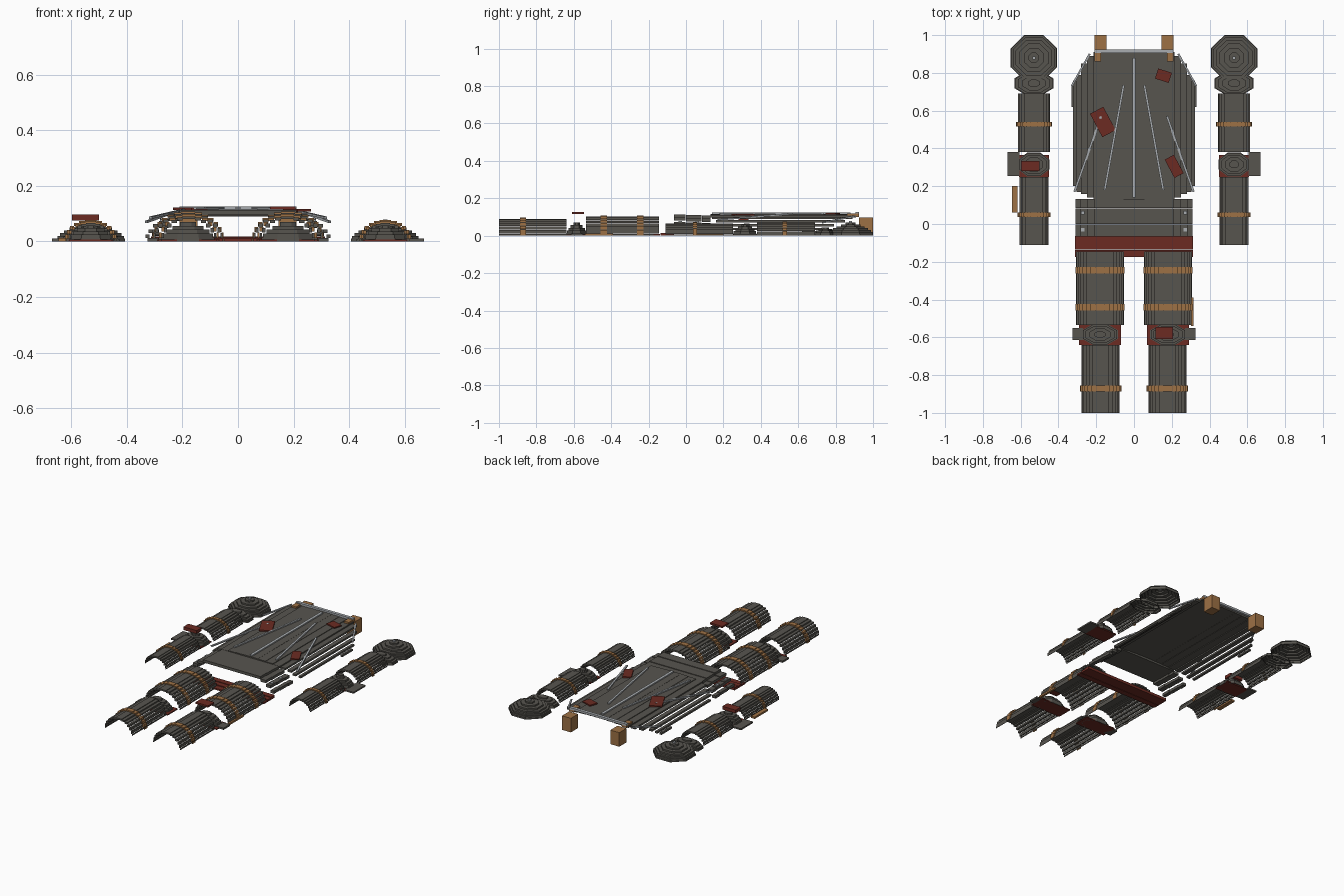
import bpy, bmesh
from math import sin, cos, pi, atan2, radians
from mathutils import Vector, Matrix

cube = bpy.data.objects.get("Cube")
if cube:
    bpy.data.objects.remove(cube, do_unlink=True)


def material(name, rgb):
    m = bpy.data.materials.new(name)
    m.use_nodes = True
    m.diffuse_color = (*rgb, 1)
    shader = next(n for n in m.node_tree.nodes if n.type == 'BSDF_PRINCIPLED')
    shader.inputs["Base Color"].default_value = (*rgb, 1)
    return m


IRON = material("dark iron", (0.095, 0.09, 0.078))
LEATHER = material("tan leather", (0.34, 0.165, 0.06))
CLOTH = material("dark red cloth", (0.15, 0.024, 0.016))
STEEL = material("pale steel", (0.40, 0.42, 0.44))


def finish(name, bm, mat):
    bmesh.ops.recalc_face_normals(bm, faces=bm.faces)
    mesh = bpy.data.meshes.new(name)
    bm.to_mesh(mesh)
    bm.free()
    mesh.materials.append(mat)
    ob = bpy.data.objects.new(name, mesh)
    bpy.context.collection.objects.link(ob)
    return ob


def add_box(bm, x, y, z, turn=0):
    """Box from (min, max) spans, turned about its own upright axis."""
    mid = Vector([(s[0] + s[1]) / 2 for s in (x, y, z)])
    size = [abs(s[1] - s[0]) for s in (x, y, z)]
    mat = Matrix.Translation(mid) @ Matrix.Rotation(turn, 4, 'Z') @ Matrix.Diagonal((*size, 1))
    bmesh.ops.create_cube(bm, size=1, matrix=mat)


def box(name, mat, x, y, z, turn=0):
    bm = bmesh.new()
    add_box(bm, x, y, z, turn)
    return finish(name, bm, mat)


def bar(name, a, b, width=0.012):
    """Thin steel bar between two points."""
    a, b = Vector(a), Vector(b)
    d = b - a
    mat = (Matrix.Translation((a + b) / 2) @ d.to_track_quat('Y', 'Z').to_matrix().to_4x4()
           @ Matrix.Diagonal((width, d.length, 0.008, 1)))
    bm = bmesh.new()
    bmesh.ops.create_cube(bm, size=1, matrix=mat)
    finish(name, bm, STEEL)


def half_tube(name, mat, cx, half, height, y, n=14):
    """Hollow stepped arch of long strips."""
    bm = bmesh.new()
    for i in range(n):
        a, b = pi * i / n, pi * (i + 1) / n
        top = height * sin((a + b) / 2) / sin(pi / 2 - pi / n / 2)
        thick = max(0.01, height * abs(sin(b) - sin(a)) * 0.95)
        add_box(bm, (cx + half * cos(b), cx + half * cos(a)), y, (max(0, top - thick), top))
    return finish(name, bm, mat)


def stepped_cap(name, cx, cy, rx, ry, height, steps=6):
    """Hollow eight-sided dome built as stepped rings."""
    bm = bmesh.new()
    rings = []
    for i in range(steps):
        r = cos(i / steps * pi / 2) / cos(pi / 8)
        for z in (i / steps, (i + 1) / steps):
            rings.append([bm.verts.new((cx + rx * r * cos((k + 0.5) * pi / 4),
                                        cy + ry * r * sin((k + 0.5) * pi / 4),
                                        height * z)) for k in range(8)])
    for low, high in zip(rings, rings[1:]):
        for k in range(8):
            bm.faces.new((low[k], low[(k + 1) % 8], high[(k + 1) % 8], high[k]))
    bm.faces.new(rings[-1])
    ob = finish(name, bm, IRON)
    shell = ob.modifiers.new("shell", 'SOLIDIFY')
    shell.thickness = 0.004
    return ob


for side, s in (("left", 1), ("right", -1)):
    # Arm
    ax = s * 0.53
    stepped_cap(side + "_shoulder_cap", ax, 0.88, 0.123, 0.12, 0.07, 7)
    stepped_cap(side + "_shoulder_lame", ax, 0.745, 0.103, 0.063, 0.045, 5)
    box(side + "_shoulder_stud", STEEL, (ax - 0.008, ax + 0.008), (0.872, 0.888), (0.066, 0.078))
    half_tube(side + "_upper_arm", IRON, ax, 0.085, 0.07, (0.38, 0.69))
    half_tube(side + "_upper_arm_strap", LEATHER, ax, 0.095, 0.077, (0.517, 0.54))
    stepped_cap(side + "_elbow_cap", ax, 0.315, 0.083, 0.063, 0.06, 5)
    box(side + "_elbow_wing", IRON, (s * 0.605, s * 0.67), (0.255, 0.38), (0.0, 0.01))
    box(side + "_elbow_lining", CLOTH, (ax - 0.08, ax + 0.08), (0.25, 0.365), (0, 0.007))
    half_tube(side + "_forearm", IRON, ax, 0.077, 0.066, (-0.11, 0.25))
    half_tube(side + "_forearm_strap", LEATHER, ax, 0.087, 0.073, (0.037, 0.06))

    # Leg
    lx = s * 0.18
    half_tube(side + "_thigh", IRON, lx, 0.127, 0.102, (-0.535, -0.145), 16)
    for i, y in enumerate((-0.245, -0.44)):
        half_tube(side + "_thigh_strap_%d" % i, LEATHER, lx, 0.131, 0.108, (y - 0.017, y + 0.017), 16)
    stepped_cap(side + "_knee_cap", lx, -0.585, 0.095, 0.055, 0.07, 5)
    box(side + "_knee_wing", IRON, (s * 0.27, s * 0.325), (-0.615, -0.55), (0, 0.012))
    box(side + "_knee_lining", CLOTH, (lx - 0.112, lx + 0.112), (-0.64, -0.535), (0, 0.007))
    lx = s * 0.177
    half_tube(side + "_shin", IRON, lx, 0.1, 0.09, (-1, -0.64))
    half_tube(side + "_shin_strap", LEATHER, lx, 0.11, 0.098, (-0.888, -0.855))

    # Shoulder harness
    box(side + "_harness_block", LEATHER, (s * 0.145, s * 0.21), (0.925, 1.0), (0.005, 0.098))
    box(side + "_harness_tab", LEATHER, (s * 0.175, s * 0.21), (0.86, 0.925), (0.1, 0.119))

    # Steel trim on the chest
    bar(side + "_inner_rib", (s * 0.055, 0.735, 0.12), (s * 0.155, 0.18, 0.118))
    bar(side + "_outer_rib", (s * 0.175, 0.57, 0.118), (s * 0.315, 0.17, 0.085))
    bar(side + "_chest_edge", (s * 0.235, 0.9, 0.104), (s * 0.33, 0.73, 0.07), 0.01)
    for y in (-0.03, 0.06):
        box(side + "_waist_rivet", STEEL, (s * 0.262, s * 0.28), (y - 0.009, y + 0.009), (0.07, 0.078))

    # Chest planks: inner x, outer x, top z, lower end, upper end
    bm = bmesh.new()
    for x0, x1, z, y0, y1 in ((0, 0.055, 0.115, 0.13, 0.91), (0.055, 0.11, 0.114, 0.13, 0.91),
                              (0.11, 0.165, 0.112, 0.13, 0.91), (0.165, 0.215, 0.108, 0.13, 0.91),
                              (0.215, 0.25, 0.1, 0.14, 0.89), (0.25, 0.28, 0.083, 0.16, 0.85),
                              (0.28, 0.305, 0.062, 0.17, 0.79), (0.305, 0.322, 0.042, 0.2, 0.76),
                              (0.318, 0.332, 0.025, 0.62, 0.73)):
        add_box(bm, (s * x0, s * x1), (y0, y1), (z - 0.012, z))
    finish(side + "_chest_planks", bm, IRON)

    # Waist plates stepping down the flank
    bm = bmesh.new()
    for y0, y1, lift in ((-0.065, -0.002, 0.003), (0.0, 0.083, 0), (0.085, 0.132, -0.003)):
        for x0, x1, z in ((0, 0.21, 0.11), (0.21, 0.25, 0.095), (0.25, 0.285, 0.07), (0.285, 0.31, 0.04)):
            add_box(bm, (s * x0, s * x1), (y0, y1), (z + lift - 0.018, z + lift))
    finish(side + "_waist_plates", bm, IRON)

# Centre trim
bar("centre_spine", (0, 0.14, 0.12), (0, 0.88, 0.12), 0.018)
box("collar_rail", STEEL, (-0.21, 0.21), (0.905, 0.925), (0.112, 0.126))

# Red cloth belt in layered bands
for i, y in enumerate((-0.175, -0.135, -0.1)):
    box("belt_band_%d" % i, CLOTH, (-0.313, 0.313), (y, y + 0.037), (0, 0.01 + i * 0.004))

# Torn red patches on the chest
box("chest_patch_large", CLOTH, (-0.205, -0.125), (0.47, 0.61), (0.113, 0.121), radians(28))
box("chest_patch_small", CLOTH, (0.118, 0.194), (0.757, 0.813), (0.114, 0.122), radians(-18))
box("chest_patch_side", CLOTH, (0.185, 0.24), (0.25, 0.36), (0.108, 0.116), radians(28))

# Single-sided extras
box("elbow_patch", CLOTH, (-0.597, -0.5), (0.28, 0.333), (0.075, 0.096))
box("knee_patch", CLOTH, (0.115, 0.207), (-0.61, -0.545), (0.115, 0.126))
box("forearm_pouch", LEATHER, (-0.645, -0.618), (0.06, 0.2), (0, 0.012))
box("thigh_pouch", LEATHER, (0.302, 0.316), (-0.54, -0.39), (0, 0.012))
stepped_cap("elbow_boss", 0.53, 0.325, 0.035, 0.03, 0.066, 3)
